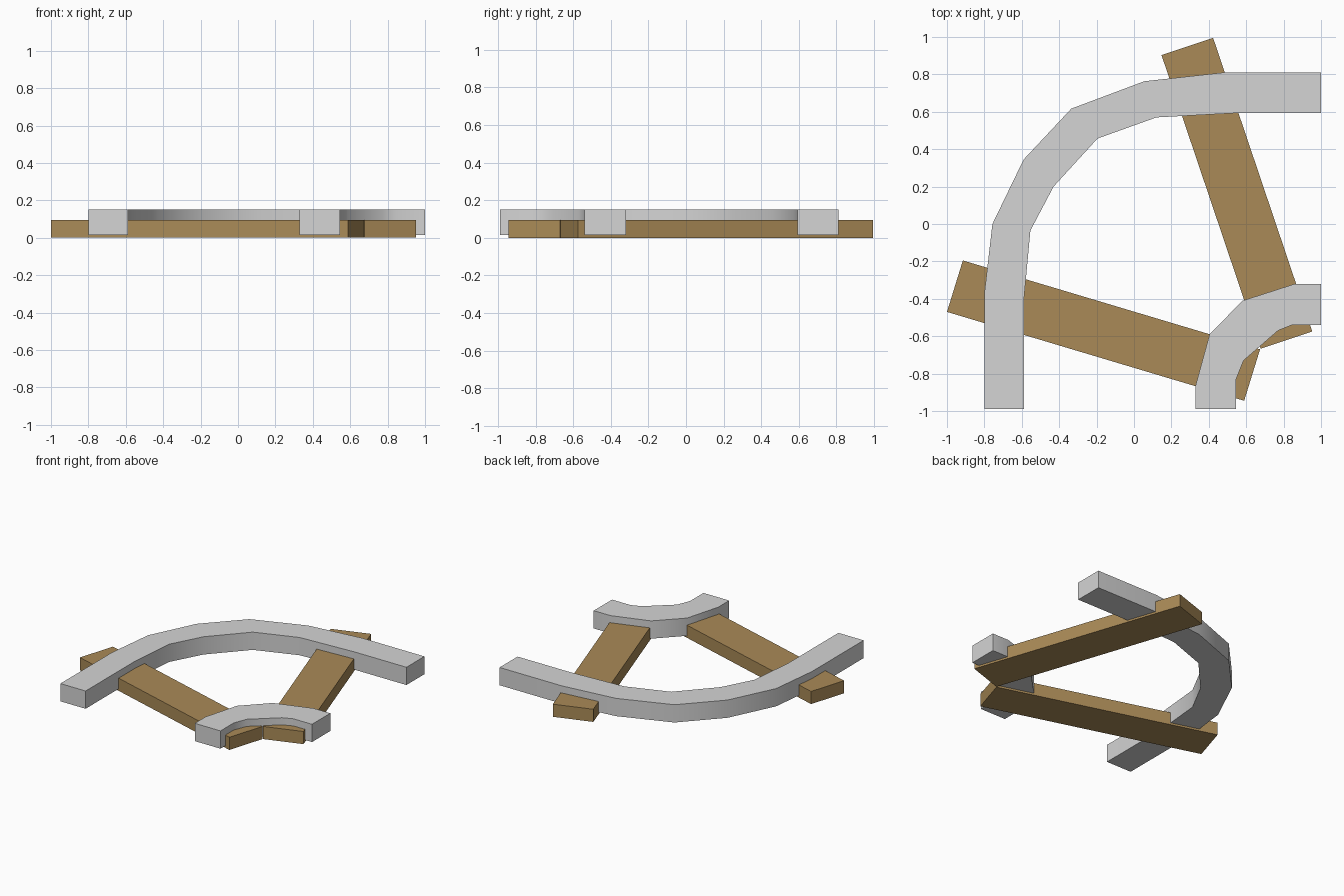
import bpy, bmesh, math

if "Cube" in bpy.data.objects:
    bpy.data.objects.remove(bpy.data.objects["Cube"])


def material(name, rgb):
    m = bpy.data.materials.new(name)
    m.diffuse_color = (*rgb, 1)
    m.use_nodes = True
    m.node_tree.nodes["Principled BSDF"].inputs["Base Color"].default_value = m.diffuse_color
    return m


steel = material("light grey steel", (0.66, 0.66, 0.66))
wood = material("brown wood", (0.40, 0.255, 0.095))


def finish(name, bm, mat, smooth):
    bmesh.ops.recalc_face_normals(bm, faces=bm.faces)
    me = bpy.data.meshes.new(name)
    bm.to_mesh(me)
    bm.free()
    me.materials.append(mat)
    ob = bpy.data.objects.new(name, me)
    bpy.context.collection.objects.link(ob)
    if smooth:
        bpy.ops.object.select_all(action='DESELECT')
        ob.select_set(True)
        bpy.context.view_layer.objects.active = ob
        bpy.ops.object.shade_smooth_by_angle(angle=math.radians(40))
    return ob


def strip(name, left, right, z0, z1, mat, smooth=False):
    """Solid bar of rectangular section between two plan outlines."""
    bm = bmesh.new()
    rings = [[bm.verts.new((*p, z)) for p, z in
              ((a, z0), (a, z1), (b, z1), (b, z0))]
             for a, b in zip(left, right)]
    for r, s in zip(rings, rings[1:]):
        for i in range(4):
            j = (i + 1) % 4
            bm.faces.new((r[i], r[j], s[j], s[i]))
    bm.faces.new(rings[0])
    bm.faces.new(rings[-1][::-1])
    return finish(name, bm, mat, smooth)


# Curved rails
strip("outer_rail",
      [(1, .81), (.48, .81), (.055, .763), (-.335, .617), (-.59, .345),
       (-.757, 0), (-.8, -.37), (-.8, -.99)],
      [(1, .594), (.565, .594), (.12, .57), (-.195, .457), (-.43, .2),
       (-.554, -.035), (-.588, -.4), (-.588, -.99)],
      .015, .15, steel, True)
strip("inner_rail",
      [(1, -.32), (.86, -.32), (.58, -.41), (.404, -.59), (.33, -.86), (.33, -.99)],
      [(1, -.54), (.845, -.54), (.77, -.57), (.586, -.73), (.546, -.83), (.546, -.99)],
      .015, .15, steel, True)

# Wooden sleepers
strip("back_sleeper", [(.147, .903), (.677, -.667)],
      [(.423, .995), (.953, -.575)], 0, .096, wood)
strip("left_sleeper", [(-1, -.47), (.589, -.945)],
      [(-.915, -.195), (.674, -.67)], 0, .096, wood)
